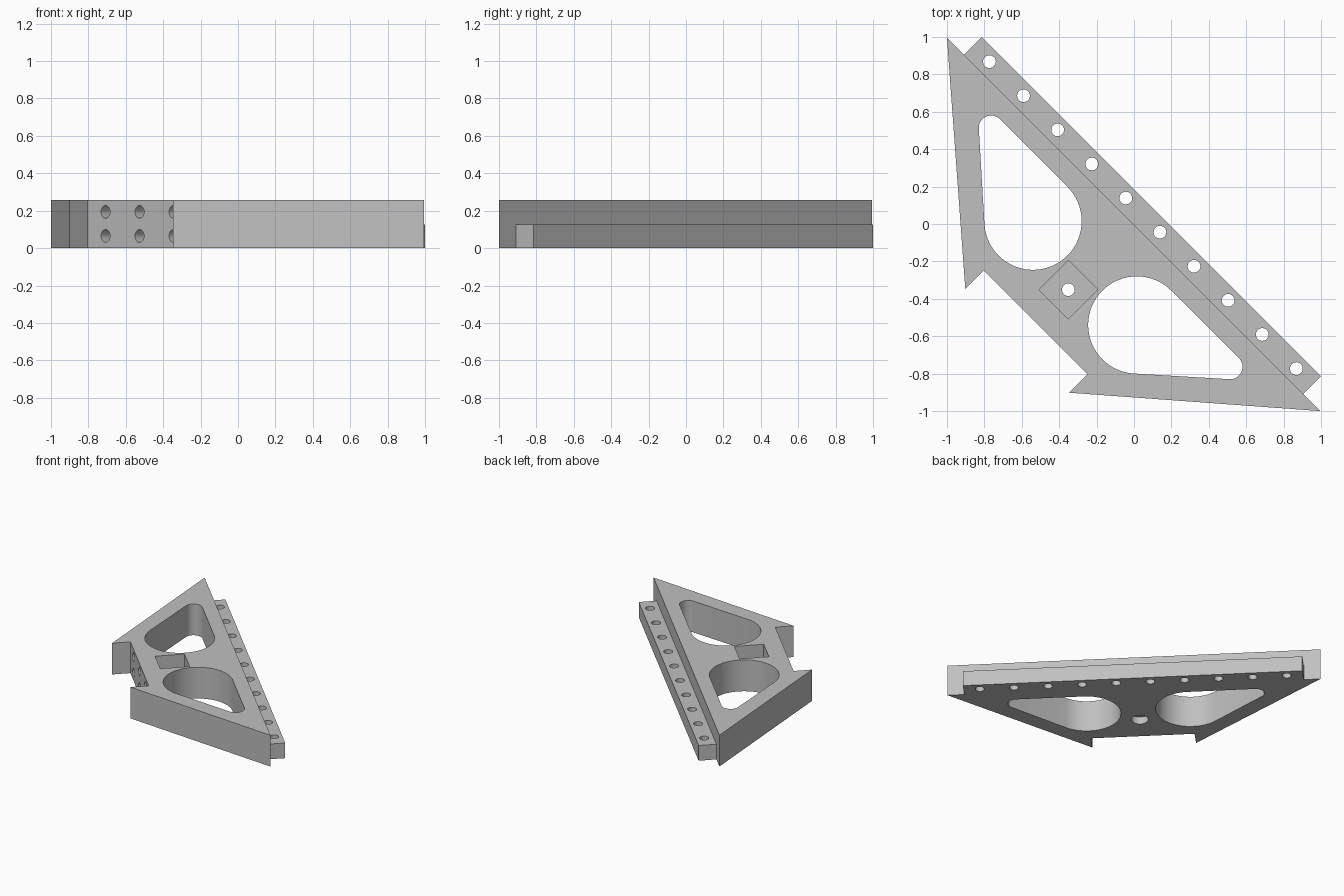
import bpy, bmesh, math
from mathutils import Matrix, Vector
from mathutils.geometry import convex_hull_2d

if "Cube" in bpy.data.objects:
    bpy.data.objects.remove(bpy.data.objects["Cube"])

H = 0.257          # plate thickness
LEDGE = 0.125      # ledge thickness
R = 0.034          # screw hole radius

grey = bpy.data.materials.new("light_grey")
grey.diffuse_color = (0.53, 0.53, 0.53, 1)
grey.use_nodes = True
grey.node_tree.nodes["Principled BSDF"].inputs["Base Color"].default_value = grey.diffuse_color


def prism(name, pts, z0, z1, matrix=None):
    """Extrude a flat outline from z0 to z1."""
    bm = bmesh.new()
    face = bm.faces.new([bm.verts.new((x, y, z0)) for x, y in pts])
    new = bmesh.ops.extrude_face_region(bm, geom=[face])["geom"]
    bmesh.ops.translate(bm, vec=(0, 0, z1 - z0),
                        verts=[v for v in new if isinstance(v, bmesh.types.BMVert)])
    bmesh.ops.recalc_face_normals(bm, faces=bm.faces[:])
    if matrix:
        bm.transform(matrix)
    me = bpy.data.meshes.new(name)
    bm.to_mesh(me)
    bm.free()
    me.materials.append(grey)
    ob = bpy.data.objects.new(name, me)
    bpy.context.collection.objects.link(ob)
    return ob


def circle(cx, cy, r, n=32):
    return [(cx + r * math.cos(2 * math.pi * i / n),
             cy + r * math.sin(2 * math.pi * i / n)) for i in range(n)]


def boolean(target, tool, op="DIFFERENCE"):
    mod = target.modifiers.new("cut", "BOOLEAN")
    mod.operation, mod.solver, mod.object = op, "EXACT", tool
    bpy.context.view_layer.objects.active = target
    bpy.ops.object.modifier_apply(modifier=mod.name)
    bpy.data.objects.remove(tool, do_unlink=True)


# Plate outline, mirrored across the x = y diagonal
half = [(-1, 0.995), (-0.902, -0.347), (-0.804, -0.249)]
outline = half + [(y, x) for x, y in reversed(half)]
bracket = prism("bracket_plate", outline, 0, H)

# Low ledge along the long edge, overlapping slightly into the plate
ledge = prism("ledge", [(-0.93, 0.885), (-0.815, 1), (1, -0.815), (0.885, -0.93)], 0, LEDGE)
boolean(bracket, ledge, "UNION")

# Row of ledge screw holes
for i in range(10):
    d = 1.641 * i / 9
    boolean(bracket, prism("hole", circle(-0.773 + d, 0.868 - d, R), -0.1, 0.2))

# Two teardrop openings
pts = circle(-0.54, 0.015, 0.26, 96) + circle(-0.764, 0.514, 0.066, 48)
drop = [pts[i] for i in convex_hull_2d([Vector(p) for p in pts])]
for shape in (drop, [(y, x) for x, y in drop]):
    boolean(bracket, prism("opening", shape, -0.1, H + 0.1))

# Square pocket with a through hole and a wider recess underneath
c, s = -0.351, 0.157
boolean(bracket, prism("pocket", [(c + s, c), (c, c + s), (c - s, c), (c, c - s)], 0.125, H + 0.1))
boolean(bracket, prism("hole", circle(c, c, R), -0.1, 0.2))
boolean(bracket, prism("recess", circle(c, c, 0.065), -0.1, 0.06))

# Blind screw holes in the notch face: three columns, two rows
aim = Vector((1, 1, 0)).to_track_quat("Z", "Y").to_matrix().to_4x4()
for k in (-1, 0, 1):
    for z in (0.065, 0.194):
        place = Matrix.Translation((-0.5265 + 0.182 * k, -0.5265 - 0.182 * k, z)) @ aim
        boolean(bracket, prism("screw_hole", circle(0, 0, R), -0.05, 0.1, place))

# Smooth round walls, sharp edges
bpy.ops.object.select_all(action="DESELECT")
bracket.select_set(True)
bpy.context.view_layer.objects.active = bracket
bpy.ops.object.shade_smooth_by_angle(angle=math.radians(30))
